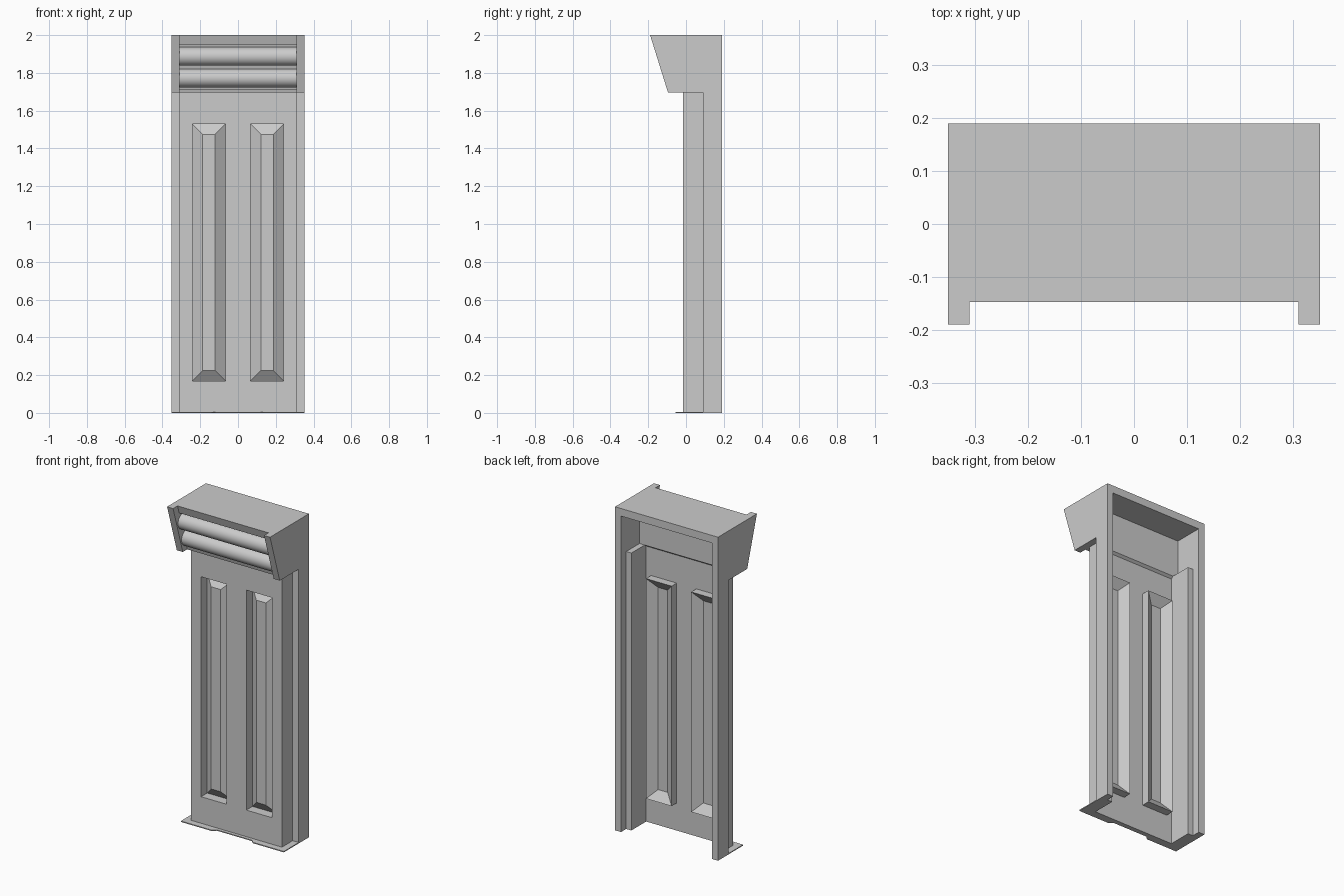
import bpy, bmesh, math

if "Cube" in bpy.data.objects:
    bpy.data.objects.remove(bpy.data.objects["Cube"])


def finish(name, bm, mirror=False):
    bmesh.ops.recalc_face_normals(bm, faces=bm.faces)
    me = bpy.data.meshes.new(name)
    bm.to_mesh(me)
    bm.free()
    ob = bpy.data.objects.new(name, me)
    bpy.context.collection.objects.link(ob)
    if mirror:
        ob.modifiers.new("mirror", 'MIRROR')
    return ob


def prism(name, pts, axis, a, b, mirror=False):
    """Extrude a profile along x (points are y,z) or z (points are x,y)."""
    bm = bmesh.new()
    place = (lambda p: (a, *p)) if axis == 'x' else (lambda p: (*p, a))
    face = bm.faces.new([bm.verts.new(place(p)) for p in pts])
    ext = bmesh.ops.extrude_face_region(bm, geom=[face])
    step = (b - a, 0, 0) if axis == 'x' else (0, 0, b - a)
    bmesh.ops.translate(bm, vec=step, verts=[g for g in ext['geom'] if isinstance(g, bmesh.types.BMVert)])
    return finish(name, bm, mirror)


W, IN, FRONT = 0.352, 0.311, -0.015   # half width, inner half width, panel front
X0, X1, Z0, Z1 = 0.067, 0.242, 0.17, 1.53   # panel openings

# Side frames: back leg and overhanging cheek in one profile
prism("side_frame", [(-0.19, 2), (0.19, 2), (0.19, 0), (0.09, 0), (0.09, 1.695), (-0.095, 1.695)],
      'x', IN, W, True)

# Header: top slab, recessed face plate and lower lip
prism("header", [(0.19, 2), (0.19, 1.953), (0.01, 1.953), (0.01, 1.715), (FRONT, 1.695),
                 (-0.052, 1.695), (-0.058, 1.716), (-0.03, 1.716), (-0.095, 1.95),
                 (-0.131, 1.95), (-0.147, 2)], 'x', -IN, IN)

# Rollers in the header
for i, (y, z) in enumerate([(-0.093, 1.887), (-0.058, 1.772)]):
    bpy.ops.mesh.primitive_cylinder_add(vertices=32, radius=0.049, depth=2 * IN,
                                        location=(0, y, z), rotation=(0, math.pi / 2, 0))
    bpy.context.object.name = f"roller_{i + 1}"
    bpy.ops.object.shade_smooth_by_angle()

# Inner side posts behind the panel edges
prism("inner_post", [(0.276, FRONT), (IN, FRONT), (IN, 0.14), (0.276, 0.14)], 'z', 0, 1.715, True)

# Front panel: grid of faces with two openings left out
bm = bmesh.new()
xs = [-0.276, -X1, -X0, X0, X1, 0.276]
zs = [0, Z0, Z1, 1.715]
grid = [[bm.verts.new((x, FRONT, z)) for z in zs] for x in xs]
for i in range(5):
    for j in range(3):
        if not (j == 1 and i in (1, 3)):
            bm.faces.new((grid[i][j], grid[i + 1][j], grid[i + 1][j + 1], grid[i][j + 1]))
panel = finish("front_panel", bm)
sol = panel.modifiers.new("thickness", 'SOLIDIFY')
sol.thickness = 0.01
sol.offset = -1

# Sunken wells with a raised bevelled field
bm = bmesh.new()
prev = None
for y, inset in [(FRONT, 0), (0.045, 0), (0.005, 0.055)]:
    a, b, c, d = X0 + inset, X1 - inset, Z0 + inset, Z1 - inset
    ring = [bm.verts.new((x, y, z)) for x, z in [(a, c), (b, c), (b, d), (a, d)]]
    if prev:
        for k in range(4):
            n = (k + 1) % 4
            bm.faces.new((prev[k], prev[n], ring[n], ring[k]))
    prev = ring
bm.faces.new(prev)
finish("bevelled_well", bm, True)

# Thin base flange around the foot
prism("base_flange", [(-W, 0.09), (-W, -0.055), (-0.14, -0.055), (-0.12, -0.035), (0.12, -0.035),
                      (0.14, -0.055), (W, -0.055), (W, 0.09), (IN, 0.09), (IN, FRONT),
                      (-IN, FRONT), (-IN, 0.09)], 'z', 0, 0.006)
